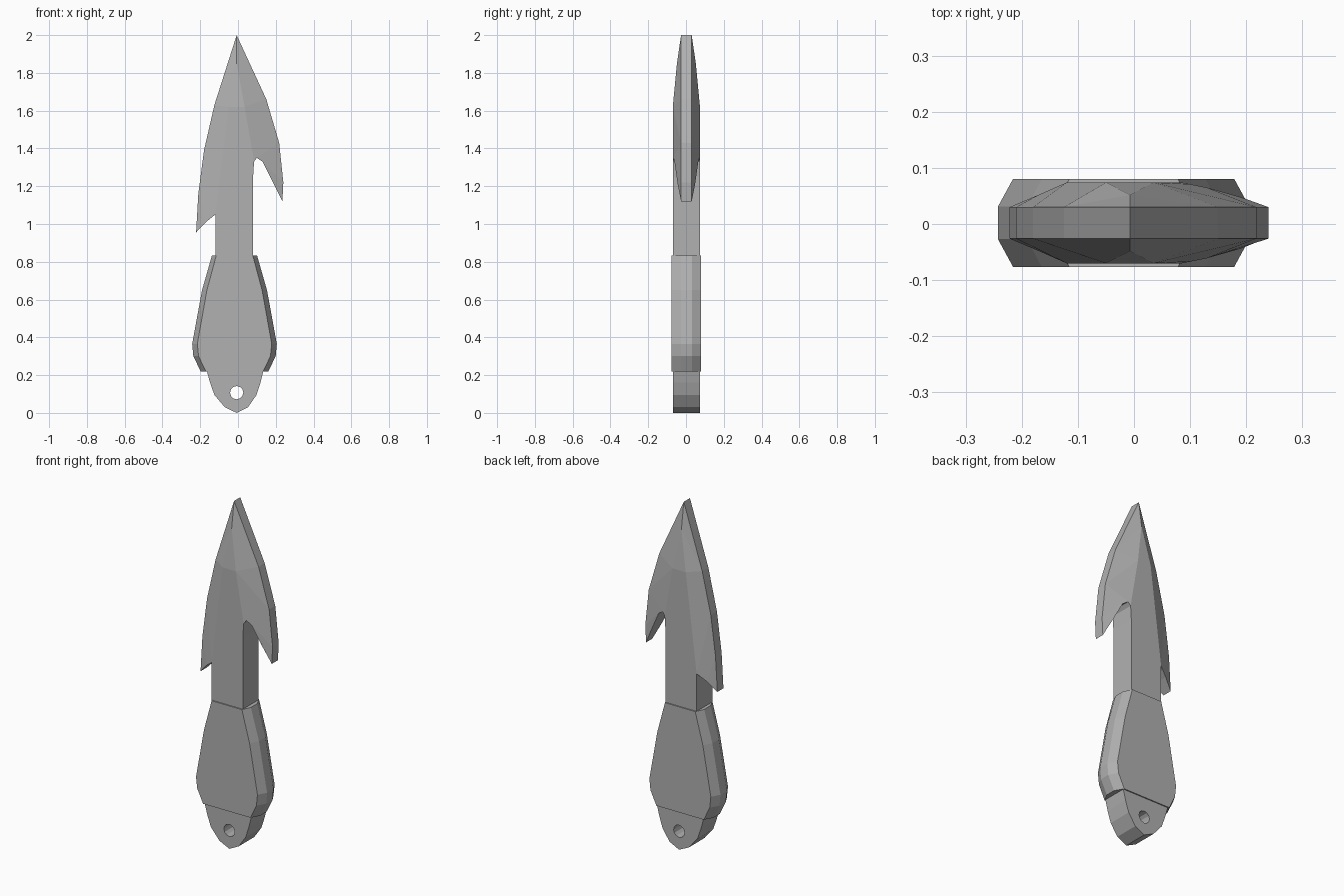
import bpy, bmesh, math

if "Cube" in bpy.data.objects:
    bpy.data.objects.remove(bpy.data.objects["Cube"])

Y_MID = 0.002

# Dark grey metal shared by all parts
steel = bpy.data.materials.new("dark_grey")
steel.diffuse_color = (.44, .44, .44, 1)
steel.use_nodes = True
steel.node_tree.nodes["Principled BSDF"].inputs["Base Color"].default_value = steel.diffuse_color


def solid(name, verts, faces):
    """Mirror a front skin of (x, z, half thickness) points and wall its borders."""
    bm = bmesh.new()
    front = [bm.verts.new((x, Y_MID - h, z)) for x, z, h in verts]
    back = [bm.verts.new((x, Y_MID + h, z)) for x, z, h in verts]
    for f in faces:
        bm.faces.new([front[i] for i in f])
    bm.verts.index_update()
    rim = [[v.index for v in e.verts] for e in bm.edges if e.is_boundary]
    for f in faces:
        bm.faces.new([back[i] for i in reversed(f)])
    for a, b in rim:
        bm.faces.new((front[a], front[b], back[b], back[a]))
    bmesh.ops.recalc_face_normals(bm, faces=bm.faces[:])
    mesh = bpy.data.meshes.new(name)
    bm.to_mesh(mesh)
    bm.free()
    mesh.materials.append(steel)
    obj = bpy.data.objects.new(name, mesh)
    bpy.context.collection.objects.link(obj)
    return obj


# Barbed blade: named points, thin at the cutting edge, thick along the spine
E, S = 0.028, 0.072
P = {
    "tip": (-.007, 2.0, E), "ridge": (-.007, 1.85, .05),
    "a": (-.05, 1.62, S), "b": (.035, 1.62, S),
    "c": (-.12, 1.05, S), "d": (.085, 1.33, S), "d2": (.08, 1.25, S),
    "e": (.08, .80, S), "f": (-.12, .80, S),
    "l1": (-.125, 1.63, E), "l2": (-.18, 1.39, E), "l3": (-.21, 1.16, E),
    "l4": (-.222, .955, E), "l5": (-.17, 1.01, .05),
    "r1": (.15, 1.66, E), "r2": (.218, 1.43, E), "r3": (.24, 1.22, E),
    "r4": (.235, 1.12, E), "r5": (.19, 1.21, .046), "r6": (.13, 1.33, .063),
    "r7": (.10, 1.35, .069),
}
keys = list(P)
skin = ["a c f e d2 d b", "ridge a b",
        "tip l1 ridge", "ridge l1 a", "a l1 l2 c", "c l2 l3 l5", "l5 l3 l4",
        "tip ridge r1", "ridge b r1", "b r2 r1", "b d r7 r2",
        "r7 r6 r3 r2", "r6 r5 r4 r3"]
solid("blade", list(P.values()), [[keys.index(k) for k in f.split()] for f in skin])

# Handle: flat cheeks with a chamfer down to the side walls
CX = -.0185
outer = [(.120, .832), (.172, .65), (.224, .365), (.218, .30), (.179, .220)]
inner = [(.097, .832), (.146, .65), (.197, .365), (.190, .30), (.152, .220)]
n = len(outer)
verts = [(CX + s * x, z, h) for pts, h in ((inner, .0785), (outer, .029))
         for s in (-1, 1) for x, z in pts]
faces = [list(range(n)) + list(range(2 * n - 1, n - 1, -1))]
for k in (0, n):
    faces += [(k + i, k + i + 1, k + i + 1 + 2 * n, k + i + 2 * n) for i in range(n - 1)]
solid("handle", verts, faces)

# Lanyard lug with a round hole
rim = [(-.007, 0), (.053, .03), (.098, .095), (.119, .16), (.139, .24), (.06, .24),
       (-.007, .24), (-.07, .24), (-.17, .24), (-.148, .16), (-.125, .095), (-.07, .03)]
m = len(rim)
hole = [(-.007 + .035 * math.sin(2 * math.pi * i / m),
         .107 - .035 * math.cos(2 * math.pi * i / m)) for i in range(m)]
solid("lanyard_lug", [(x, z, S) for x, z in rim + hole],
      [(i, (i + 1) % m, m + (i + 1) % m, m + i) for i in range(m)])
